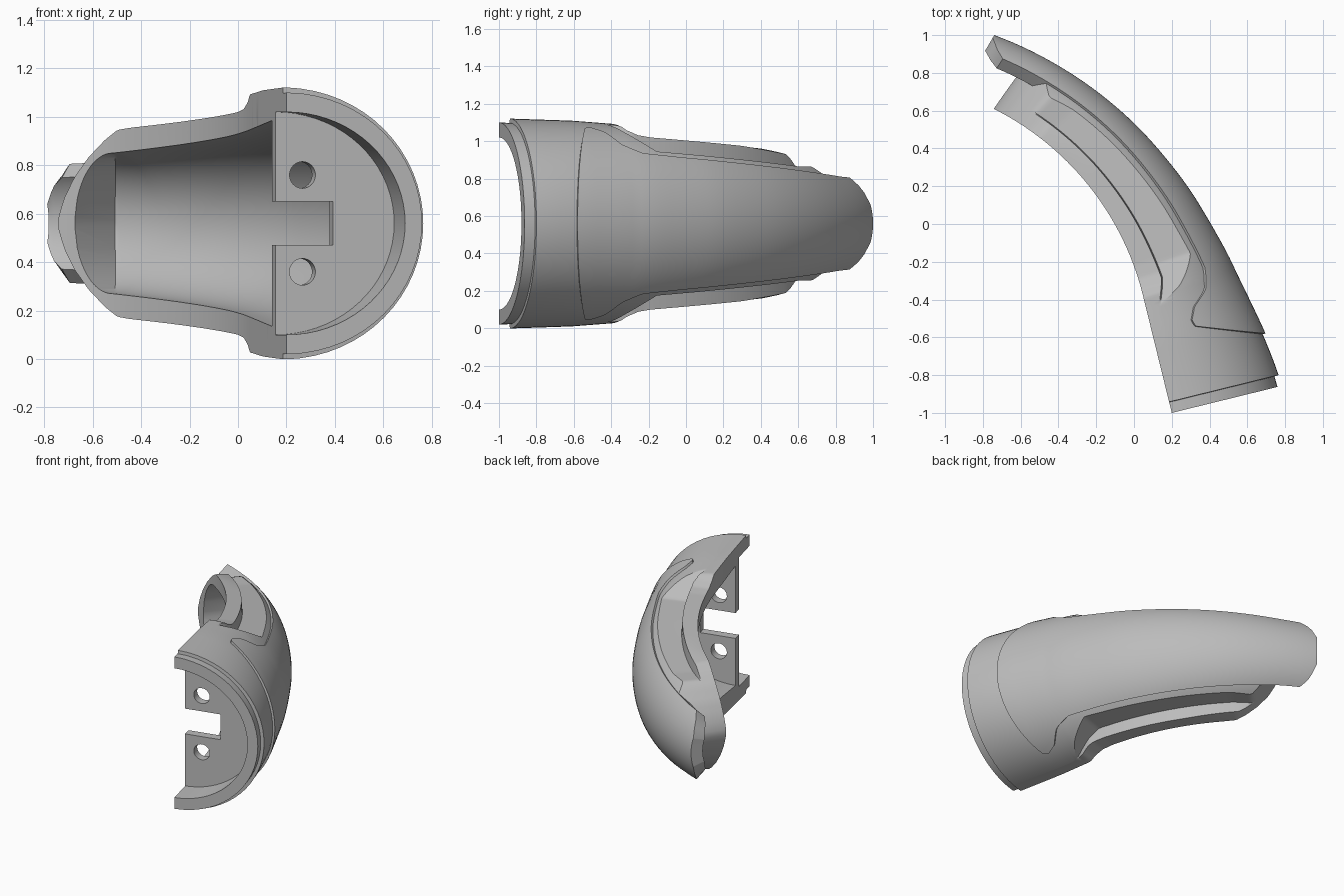
import bpy, bmesh, math
from mathutils import Vector, Matrix

old = bpy.data.objects.get("Cube")
if old:
    bpy.data.objects.remove(old, do_unlink=True)

MID = 0.56  # height of the mirror plane

grey = bpy.data.materials.new("grey_plastic")
grey.use_nodes = True
grey.diffuse_color = (0.5, 0.5, 0.5, 1)
grey.node_tree.nodes["Principled BSDF"].inputs["Base Color"].default_value = (0.5, 0.5, 0.5, 1)

# Guide line along the open inner edge: straight socket, then a circular arc
START = Vector((.2, -1))
STRAIGHT, RADIUS, TURN = .638, 1.51, math.radians(13.8)


def frame(s):
    """Guide point and outward direction at length s."""
    ang = TURN + max(0, s - STRAIGHT) / RADIUS
    out = Vector((math.cos(TURN), math.sin(TURN)))
    p = START + Vector((-out.y, out.x)) * min(s, STRAIGHT)
    now = Vector((math.cos(ang), math.sin(ang)))
    return p + (now - out) * RADIUS, now


def lerp(table, s):
    """Piecewise linear lookup, clamped at both ends."""
    if s <= table[0][0]:
        return table[0][1]
    for (a, va), (b, vb) in zip(table, table[1:]):
        if s <= b:
            return va + (vb - va) * (s - a) / (b - a)
    return table[-1][1]


def span(a, b, n):
    return [a + (b - a) * i / n for i in range(n + 1)]


def place(s, a, z):
    """Point at length s, depth a from the open edge, height z from the mirror plane."""
    lean = .135 * max(0, min(1, (s - 1) / .7))
    p, out = frame(s - lean * a)
    p = p + out * a
    return Vector((p.x, p.y, MID + z))


# Size of the shell along the guide line
def depth(s):
    table = [(.06, .603), (.3, .57), (.61, .505), (.86, .445), (1.2, .402),
             (1.55, .374), (1.85, .355), (2.16, .345)]
    return sum(lerp(table, s + k) for k in (-.08, -.04, 0, .04, .08)) / 5


def height(s):
    return lerp([(0, .566), (.4, .553), (.64, .535), (.88, .495), (1.94, .35), (2.15, .335)], s)


def lip(s):
    return lerp([(.6, .57), (.63, .535), (.67, .5), (.73, .472), (.8, .46), (1.65, .39), (1.72, .345),
                 (1.8, .275), (1.87, .19), (1.92, .1), (1.945, .02)], s)


def floor(s):
    return lerp([(.53, .56), (.62, .505), (.69, .45), (.77, .385), (1.64, .305)], s)


def mirrored(half):
    return half + [(a, -z) for a, z in reversed(half[:-1])]


def body_ring(s):
    inset = .026 if s < .059 else .003
    d, h = depth(s) - inset, height(s) - inset
    step = math.radians(lerp([(.53, 6), (.7, 14.3)], s))
    level = min(floor(s), lip(s))
    # The flat channel runs from the lip step to where it meets the outer oval
    meet = max(step + .03, math.acos(min(1, level / h)))
    half = [(d * math.sin(t), min(h * math.cos(t), lip(s))) for t in (0, step / 2, step)]
    for f in span(math.sin(step + .015), math.sin(meet), 5):
        half.append((d * f, min(h * math.sqrt(1 - f * f), level)))
    for t in span(meet, math.pi / 2, 15)[1:]:
        half.append((d * math.sin(t), h * math.cos(t)))
    return [place(s, a, z) for a, z in mirrored(half)]


def half_oval(s, d, h, cap):
    """Half oval cutter section, flattened at height cap and open past the inner edge."""
    t0 = math.acos(min(1, cap / h))
    half = [(-.1, min(h, cap))]
    for t in span(t0, math.pi / 2, 18):
        half.append((d * math.sin(t), h * math.cos(t)))
    half[-1] = (d, 0)
    return [place(s, a, z) for a, z in mirrored(half)]


def cavity_ring(s):
    h = lerp([(.25, .425), (.7, .38), (.9, .36), (1.685, .29)], s)
    fade = max(0, s - 1.685) / .185
    return half_oval(s, depth(s) - .088, h, h * math.sqrt(max(.003, 1 - fade * fade)))


def recess_ring(s):
    return half_oval(s, .505, .46, .46)


def skin_ring(s):
    edge = lerp([(.42, .42), (.45, .4), (.53, .47), (.62, .64), (.71, .715), (2.045, .72),
                 (2.09, .82), (2.133, .955)], s)
    t0 = math.asin(edge)
    turns = span(t0, math.pi - t0, 32)

    def side(out, seq):
        pts = []
        for t in seq:
            f = math.sin(t)
            k = s - .13 * (f - .4) / .6 * max(0, 1 - (s - .42) / .4)
            pts.append(place(k, (depth(k) + out) * f, (height(k) + out) * math.cos(t)))
        return pts
    return side(.012, turns) + side(-.07, reversed(turns))


def loft(name, ring, stations):
    """Closed solid through one ring per station."""
    bm = bmesh.new()
    rings = [[bm.verts.new(p) for p in ring(s)] for s in stations]
    n = len(rings[0])
    for a, b in zip(rings, rings[1:]):
        for i in range(n):
            j = (i + 1) % n
            bm.faces.new((a[i], a[j], b[j], b[i]))
    for r in (rings[0], rings[-1]):
        for i in range(n // 2):
            quad = list(dict.fromkeys((r[i], r[i + 1], r[n - 2 - i], r[n - 1 - i])))
            if len(quad) > 2:
                bm.faces.new(quad)
    bmesh.ops.recalc_face_normals(bm, faces=bm.faces)
    return finish(name, bm)


def finish(name, bm):
    me = bpy.data.meshes.new(name)
    bm.to_mesh(me)
    bm.free()
    me.materials.append(grey)
    ob = bpy.data.objects.new(name, me)
    bpy.context.collection.objects.link(ob)
    return ob


def activate(ob):
    bpy.ops.object.select_all(action='DESELECT')
    ob.select_set(True)
    bpy.context.view_layer.objects.active = ob


def cut(ob, cutter):
    mod = ob.modifiers.new("cut", 'BOOLEAN')
    mod.operation, mod.solver, mod.object = 'DIFFERENCE', 'EXACT', cutter
    activate(ob)
    bpy.ops.object.modifier_apply(modifier=mod.name)
    bpy.data.objects.remove(cutter, do_unlink=True)


# Main half shell: socket, lip and side channels
body = loft("curved_half_shell", body_ring,
            [0, .058, .06] + span(.12, .48, 5) + span(.51, .82, 24) + span(.86, 1.6, 22) + span(1.63, 1.945, 20))
cut(body, loft("cavity_cutter", cavity_ring, span(.25, 1.65, 36) + span(1.685, 1.87, 16)))
cut(body, loft("socket_cutter", recess_ring, [-.05, .19]))

# Slot and screw holes through the bulkhead
turn = Matrix.Rotation(TURN + math.pi / 2, 4, 'Z')
bm = bmesh.new()
bmesh.ops.create_cube(bm, size=1, matrix=Matrix.Translation(place(.22, .07, 0)) @ turn
                      @ Matrix.Diagonal((.1, .35, .18, 1)))
cut(body, finish("slot_cutter", bm))
for side in (1, -1):
    bm = bmesh.new()
    bmesh.ops.create_cone(bm, cap_ends=True, segments=32, radius1=.055, radius2=.055, depth=.1,
                          matrix=Matrix.Translation(place(.22, .115, .2 * side)) @ turn
                          @ Matrix.Rotation(math.pi / 2, 4, 'Y'))
    cut(body, finish("hole_cutter", bm))

# Raised outer skin running on to the pointed tip
skin = loft("outer_skin", skin_ring, span(.42, .8, 22) + span(.85, 2, 30) + [2.045, 2.065, 2.09, 2.11, 2.133])

for ob in (body, skin):
    activate(ob)
    bpy.ops.object.shade_smooth_by_angle(angle=math.radians(30))
